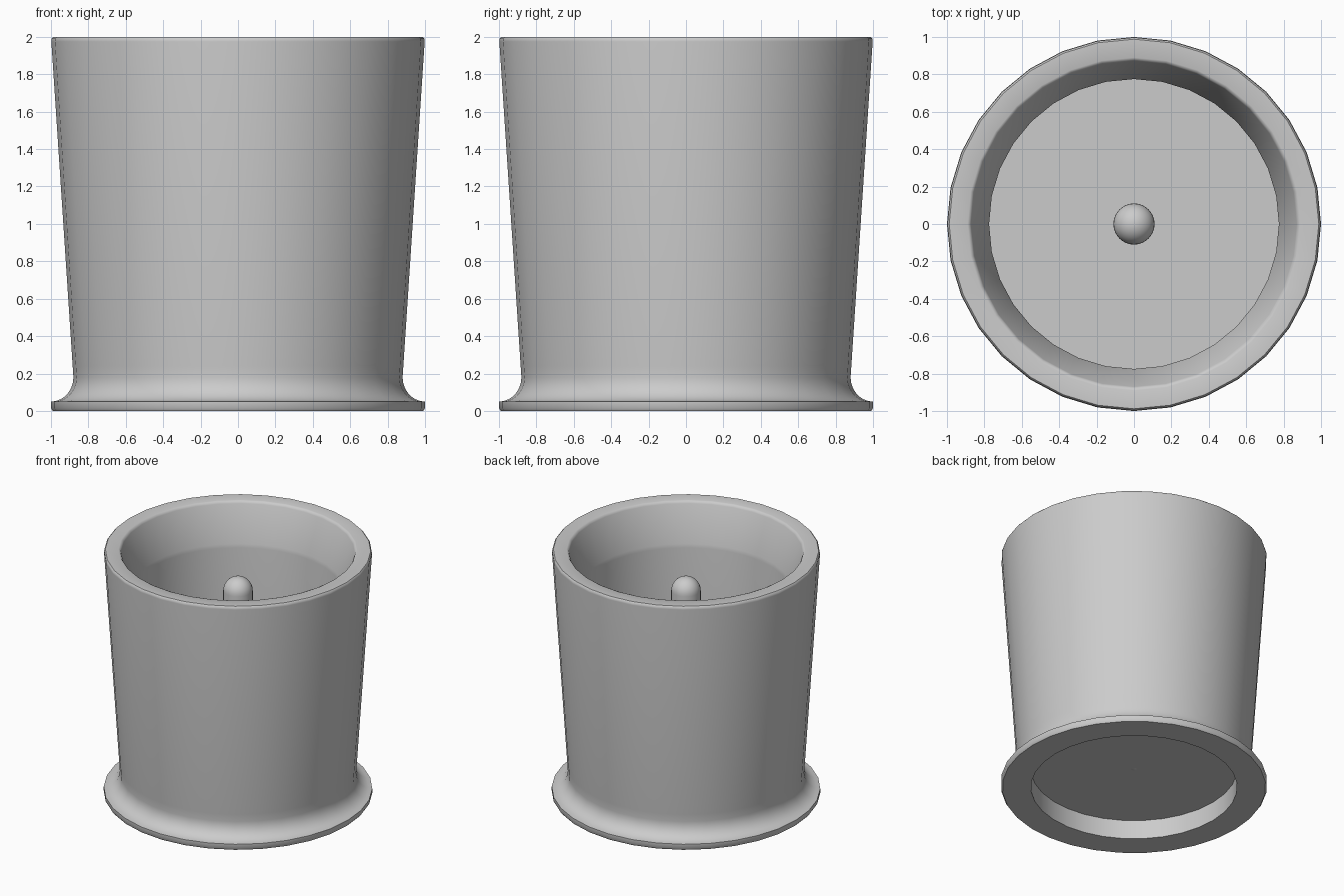
import bpy, bmesh, math

if "Cube" in bpy.data.objects:
    bpy.data.objects.remove(bpy.data.objects["Cube"])

grey = bpy.data.materials.new("plain grey")
grey.diffuse_color = (0.6, 0.6, 0.6, 1)
grey.use_nodes = True
grey.node_tree.nodes["Principled BSDF"].inputs["Base Color"].default_value = grey.diffuse_color


def revolve(name, profile, sides, closed=False, angle=40):
    """Turn an (r, z) profile round the z axis; r = 0 points become poles."""
    bm = bmesh.new()
    rings = []
    for r, z in profile:
        if r < 1e-6:
            rings.append([bm.verts.new((0, 0, z))] * sides)
        else:
            rings.append([bm.verts.new((r * math.cos(2 * math.pi * i / sides),
                                        r * math.sin(2 * math.pi * i / sides), z))
                          for i in range(sides)])
    count = len(rings) if closed else len(rings) - 1
    for k in range(count):
        a, b = rings[k], rings[(k + 1) % len(rings)]
        for i in range(sides):
            j = (i + 1) % sides
            corners = list(dict.fromkeys([a[i], a[j], b[j], b[i]]))
            bm.faces.new(corners)
    bmesh.ops.recalc_face_normals(bm, faces=bm.faces[:])
    mesh = bpy.data.meshes.new(name)
    bm.to_mesh(mesh)
    bm.free()
    mesh.materials.append(grey)
    obj = bpy.data.objects.new(name, mesh)
    bpy.context.collection.objects.link(obj)
    bpy.ops.object.select_all(action='DESELECT')
    obj.select_set(True)
    bpy.context.view_layer.objects.active = obj
    bpy.ops.object.shade_smooth_by_angle(angle=math.radians(angle))
    return obj


# Tapered cup wall with flared foot, bevelled rim and straight bore
flare = [(1.0 - 0.12 * math.sin(t), 0.18 - 0.13 * math.cos(t))
         for t in [math.pi / 2 * i / 7 for i in range(8)]]
wall = [(0.775, 0.0), (0.99, 0.0), (1.0, 0.015)] + flare + [
    (0.884, 0.24), (0.998, 1.975), (0.997, 1.99), (0.988, 2.0),
    (0.89, 2.0), (0.878, 1.995), (0.87, 1.98), (0.78, 1.69), (0.775, 1.66)]
revolve("cup_wall", wall, 32, closed=True)

# Thin floor inside the bore, raised above the foot
revolve("cup_floor", [(0, 0.157), (0.775, 0.157), (0.775, 0.165), (0, 0.165)], 32)

# Round-ended centre post standing on the floor
R, low, high = 0.11, 0.265, 1.67
arc = [math.pi / 2 * i / 8 for i in range(9)]
post = [(R * math.sin(t), low - R * math.cos(t)) for t in arc]
post += [(R * math.cos(t), high + R * math.sin(t)) for t in arc]
revolve("centre_post", post, 32)
